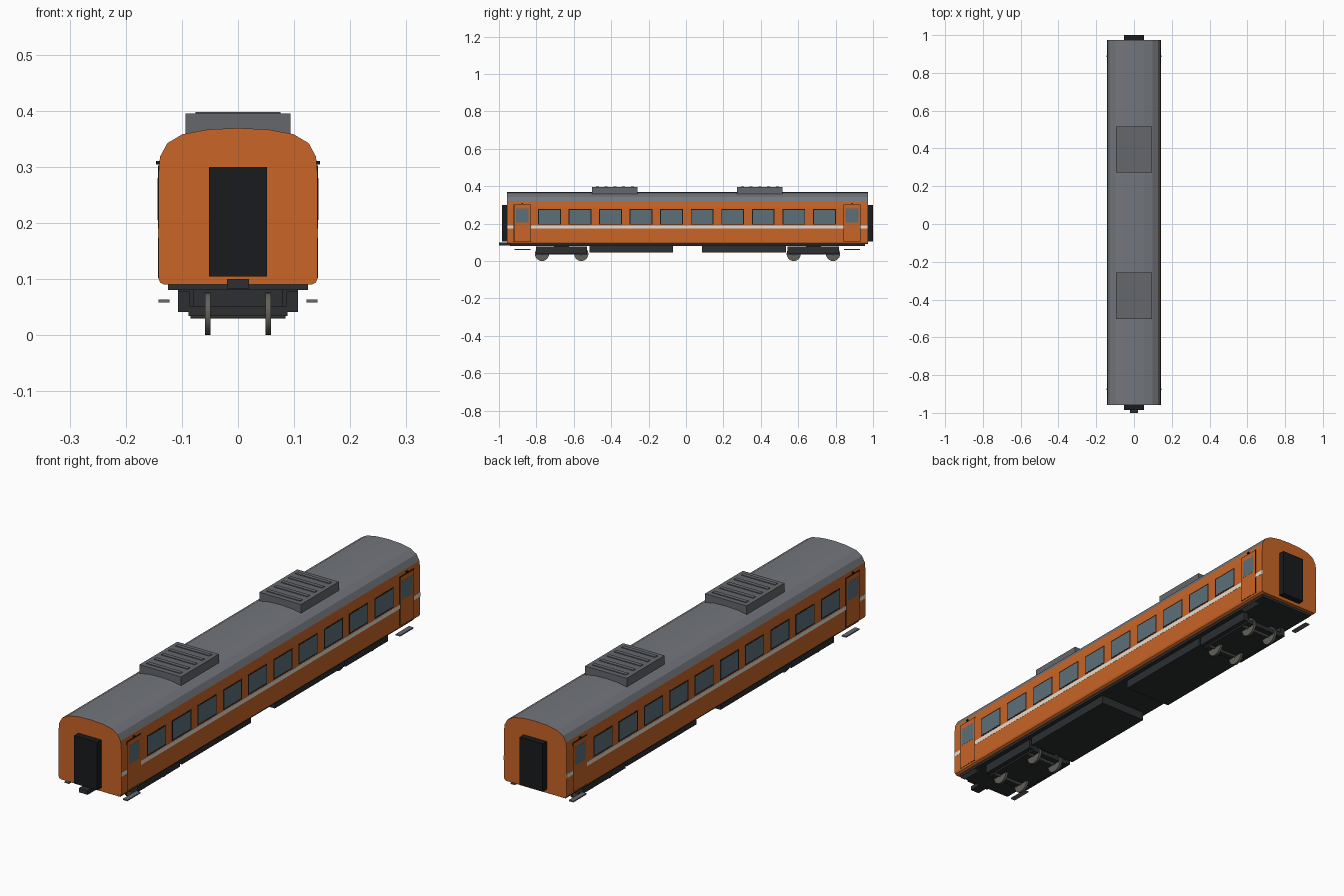
import bpy, bmesh, math
from mathutils import Matrix, Vector

if "Cube" in bpy.data.objects:
    bpy.data.objects.remove(bpy.data.objects["Cube"])


def material(name, r, g, b):
    m = bpy.data.materials.new(name)
    m.diffuse_color = (r, g, b, 1)
    m.use_nodes = True
    m.node_tree.nodes["Principled BSDF"].inputs["Base Color"].default_value = m.diffuse_color
    return m


ORANGE = material("orange_paint", 0.58, 0.13, 0.02)
ROOF = material("roof_grey", 0.17, 0.18, 0.20)
UNIT = material("unit_grey", 0.13, 0.135, 0.15)
DARK = material("underframe_dark", 0.025, 0.028, 0.031)
BLACK = material("rubber_black", 0.010, 0.011, 0.012)
GLASS = material("glass", 0.11, 0.16, 0.19)
CREAM = material("stripe_cream", 0.78, 0.72, 0.64)
STEEL = material("wheel_steel", 0.12, 0.115, 0.10)


def finish(name, bm, *mats):
    bmesh.ops.recalc_face_normals(bm, faces=bm.faces)
    me = bpy.data.meshes.new(name)
    bm.to_mesh(me)
    bm.free()
    for m in mats:
        me.materials.append(m)
    ob = bpy.data.objects.new(name, me)
    bpy.context.collection.objects.link(ob)
    return ob


def boxes(name, spans, mat, mirror=False):
    """Boxes given as (x0, x1, y0, y1, z0, z1), optionally mirrored in x."""
    bm = bmesh.new()
    if mirror:
        spans = spans + [(-b, -a, *rest) for a, b, *rest in spans]
    for x0, x1, y0, y1, z0, z1 in spans:
        mid = Vector((x0 + x1, y0 + y1, z0 + z1)) / 2
        size = Matrix.Diagonal((x1 - x0, y1 - y0, z1 - z0, 1))
        bmesh.ops.create_cube(bm, size=1, matrix=Matrix.Translation(mid) @ size)
    return finish(name, bm, mat)


def cylinders(name, items, mat, sides=24):
    """Cylinders along x given as (x, y, z, radius, length)."""
    bm = bmesh.new()
    for x, y, z, r, length in items:
        bmesh.ops.create_cone(
            bm, cap_ends=True, segments=sides, radius1=r, radius2=r, depth=length,
            matrix=Matrix.Translation((x, y, z)) @ Matrix.Rotation(math.pi / 2, 4, 'Y'))
    ob = finish(name, bm, mat)
    bpy.context.view_layer.objects.active = ob
    ob.select_set(True)
    bpy.ops.object.shade_smooth_by_angle(angle=math.radians(35))
    ob.select_set(False)
    return ob


Y0, Y1 = -0.957, 0.974       # ends of the body shell
WALL = 0.142

# Body shell: half section mirrored and extruded, upper faces painted as roof
half = [(0.132, 0.09), (0.139, 0.094), (WALL, 0.102), (WALL, 0.285), (0.139, 0.318),
        (0.126, 0.342), (0.099, 0.358), (0.053, 0.3665)]
section = half + [(0, 0.369)] + [(-x, z) for x, z in reversed(half)]
bm = bmesh.new()
front = [bm.verts.new((x, Y0, z)) for x, z in section]
back = [bm.verts.new((x, Y1, z)) for x, z in section]
bm.faces.new(front)
bm.faces.new(back)
for i in range(len(section)):
    j = (i + 1) % len(section)
    f = bm.faces.new((front[i], front[j], back[j], back[i]))
    f.material_index = 1 if f.calc_center_median().z > 0.32 else 0
finish("body_shell", bm, ORANGE, ROOF)

# Side windows: dark frame with glass
frames, panes = [], []
for i in range(10):
    y = -0.73 + i * 0.1633
    frames.append((WALL - 0.004, WALL + 0.0006, y - 0.061, y + 0.061, 0.194, 0.277))
    panes.append((WALL - 0.004, WALL + 0.001, y - 0.056, y + 0.056, 0.199, 0.272))
boxes("window_frames", frames, BLACK, True)
boxes("window_panes", panes, GLASS, True)

# End doors with glass, surround, marker lamp and step
door_ys = (-0.875, 0.888)
boxes("door_surrounds", [(0.136, WALL + 0.0006, y - 0.046, y + 0.046, 0.1015, 0.302)
                         for y in door_ys], BLACK, True)
boxes("doors", [(0.136, WALL + 0.001, y - 0.043, y + 0.043, 0.1035, 0.299)
                for y in door_ys], ORANGE, True)
boxes("door_panes", [(0.136, WALL + 0.0015, y - 0.034, y + 0.034, 0.205, 0.28)
                     for y in door_ys], GLASS, True)
boxes("door_lamps", [(0.137, 0.146, y - 0.004, y + 0.004, 0.304, 0.310)
                     for y in door_ys], BLACK, True)
boxes("door_steps", [(0.122, 0.142, y - 0.043, y + 0.043, 0.058, 0.063)
                     for y in door_ys], UNIT, True)

# Waist stripe, broken at the doors
boxes("waist_stripe", [(0.138, WALL + 0.0006, a, b, 0.173, 0.190) for a, b in
                       ((Y0, -0.921), (-0.829, 0.842), (0.934, Y1))], CREAM, True)

# Gangways at both ends, coupler at the front
boxes("gangways", [(-0.052, 0.052, -0.984, Y0 + 0.002, 0.104, 0.30),
                   (-0.052, 0.052, Y1 - 0.002, 1.0, 0.104, 0.30)], BLACK)
boxes("coupler", [(-0.02, 0.02, -1.0, -0.93, 0.083, 0.10)], DARK)

# Roof cooling units with slats
for side, y in (("front", -0.38), ("rear", 0.395)):
    boxes(side + "_roof_unit", [(-0.094, 0.094, y - 0.122, y + 0.122, 0.3585, 0.395)], UNIT)
    boxes(side + "_roof_unit_slats",
          [(-0.076, 0.076, y + k * 0.047 - 0.008, y + k * 0.047 + 0.008, 0.393, 0.398)
           for k in range(-2, 3)], UNIT)

# Underframe and equipment boxes
boxes("underframe", [(-0.125, 0.125, -0.94, 0.957, 0.08, 0.0915)], DARK)
boxes("equipment_boxes", [(-0.107, 0.107, -0.515, -0.07, 0.045, 0.081),
                          (-0.107, 0.107, 0.085, 0.535, 0.045, 0.081)], DARK)

# Bogies: low frame plate, side frames, bolster, axles and wheels
for side, y in (("front", -0.665), ("rear", 0.681)):
    boxes(side + "_bogie_plate", [(-0.088, 0.088, y - 0.137, y + 0.137, 0.034, 0.052)], DARK)
    boxes(side + "_bogie_side_frames",
          [(0.086, 0.107, y - 0.137, y + 0.137, 0.041, 0.078)], DARK, True)
    boxes(side + "_bogie_bolster", [(-0.08, 0.08, y - 0.04, y + 0.04, 0.05, 0.081)], DARK)
    axle_ys = (y - 0.105, y + 0.105)
    cylinders(side + "_wheels", [(x, ay, 0.038, 0.038, 0.010)
                                 for x in (-0.054, 0.054) for ay in axle_ys], STEEL)
    cylinders(side + "_axles", [(0, ay, 0.038, 0.008, 0.17) for ay in axle_ys], STEEL, 12)
